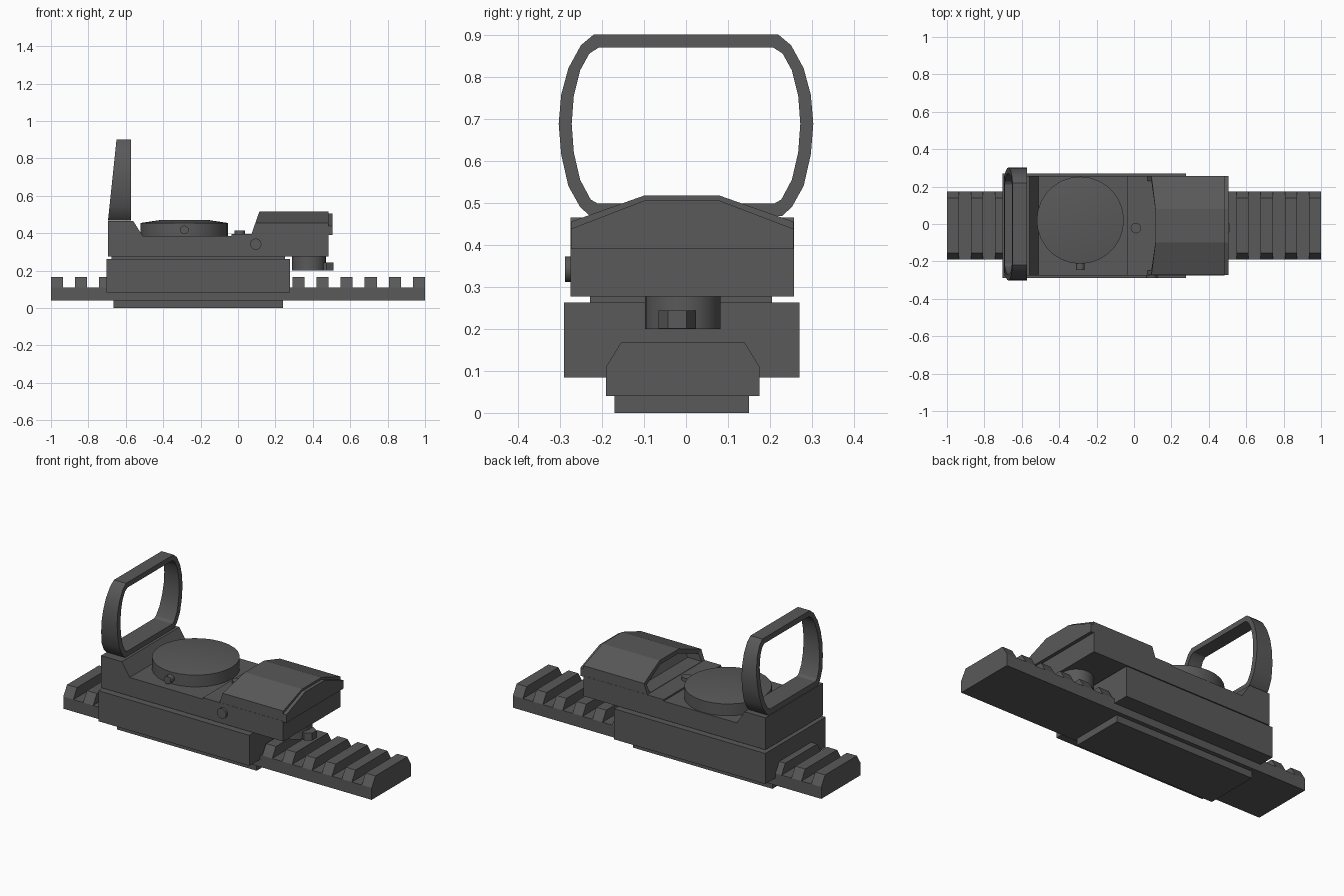
import bpy, bmesh, math
from mathutils import Matrix, Vector

cube = bpy.data.objects.get("Cube")
if cube:
    bpy.data.objects.remove(cube, do_unlink=True)

mat = bpy.data.materials.new("dark grey metal")
mat.use_nodes = True
GREY = (0.1, 0.1, 0.1, 1)
mat.diffuse_color = GREY
mat.node_tree.nodes["Principled BSDF"].inputs["Base Color"].default_value = GREY


def finish(name, bm, smooth=False):
    bmesh.ops.recalc_face_normals(bm, faces=bm.faces)
    mesh = bpy.data.meshes.new(name)
    bm.to_mesh(mesh)
    bm.free()
    mesh.materials.append(mat)
    obj = bpy.data.objects.new(name, mesh)
    bpy.context.scene.collection.objects.link(obj)
    if smooth:
        bpy.ops.object.select_all(action='DESELECT')
        obj.select_set(True)
        bpy.context.view_layer.objects.active = obj
        bpy.ops.object.shade_smooth_by_angle(angle=math.radians(30))
    return obj


def prism_mesh(pts, axis, lo, hi):
    """Extrude a 2D profile along x (pts are y, z) or y (pts are x, z)."""
    bm = bmesh.new()
    place = (lambda p, d: (d, *p)) if axis == 'x' else (lambda p, d: (p[0], d, p[1]))
    ends = [[bm.verts.new(place(p, d)) for p in pts] for d in (lo, hi)]
    caps = [bm.faces.new(e) for e in ends]
    n = len(pts)
    for i in range(n):
        j = (i + 1) % n
        bm.faces.new((ends[0][i], ends[0][j], ends[1][j], ends[1][i]))
    bmesh.ops.recalc_face_normals(bm, faces=bm.faces)
    return bm, caps


def prism(name, pts, axis, lo, hi):
    return finish(name, prism_mesh(pts, axis, lo, hi)[0])


def box(name, x, y, z):
    return prism(name, [(x[0], z[0]), (x[1], z[0]), (x[1], z[1]), (x[0], z[1])], 'y', *y)


def cylinder(name, centre, radius, depth, axis='z', sides=24):
    bm = bmesh.new()
    rot = Matrix.Rotation(math.pi / 2, 4, 'X') if axis == 'y' else Matrix()
    bmesh.ops.create_cone(bm, cap_ends=True, segments=sides, radius1=radius, radius2=radius,
                          depth=depth, matrix=Matrix.Translation(centre) @ rot)
    return finish(name, bm, True)


# Toothed rail and the plate beneath it
box("rail_base", (-1, 1), (-0.19, 0.175), (0.04, 0.11))
pitch = 2 / 31
tooth = [(-0.19, 0.11), (0.175, 0.11), (0.14, 0.167), (-0.155, 0.167)]
for i in range(16):
    x = -1 + 2 * i * pitch
    prism(f"rail_tooth_{i + 1}", tooth, 'x', x, x + pitch)
box("bottom_plate", (-0.665, 0.24), (-0.17, 0.15), (0, 0.04))

# Clamp and neck
box("clamp", (-0.703, 0.277), (-0.29, 0.27), (0.084, 0.263))
box("neck", (-0.675, 0.25), (-0.228, 0.205), (0.26, 0.28))

# Sight body with a raised rear block
body = [(-0.695, 0.277), (0.485, 0.277), (0.485, 0.395), (-0.035, 0.395),
        (-0.035, 0.386), (-0.51, 0.386), (-0.56, 0.465), (-0.695, 0.465)]
prism("body", body, 'y', -0.275, 0.257)


# Hood with a slanted, recessed window end
def hood_section(top, side):
    return [(-0.274, 0.39), (0.256, 0.39), (0.256, side), (0.08, top), (-0.1, top), (-0.274, side)]


bm, caps = prism_mesh(hood_section(0.517, 0.455), 'x', 0.07, 0.485)
for v in caps[0].verts:
    v.co.x += (v.co.z - 0.39) * 0.35
bmesh.ops.inset_individual(bm, faces=[caps[0]], thickness=0.025, use_even_offset=True)
for v in caps[0].verts:
    if v.co.z < 0.43:
        v.co.z = 0.397
        v.co.x = 0.0725
res = bmesh.ops.extrude_discrete_faces(bm, faces=[caps[0]])
for v in res["faces"][0].verts:
    v.co += Vector((0.09, 0, 0))
finish("hood", bm)
prism("hood_end_cap", hood_section(0.505, 0.438), 'x', 0.484, 0.505)

# Adjustment dial with a shallow domed top
bm = bmesh.new()
rings = []
for radius, z in ((0.233, 0.38), (0.233, 0.455), (0.12, 0.472)):
    rings.append([bm.verts.new((-0.287 + radius * math.cos(a), 0.02 + radius * math.sin(a), z))
                  for a in (2 * math.pi * k / 28 for k in range(28))])
for low, high in zip(rings, rings[1:]):
    for k in range(28):
        j = (k + 1) % 28
        bm.faces.new((low[k], low[j], high[j], high[k]))
bm.faces.new(rings[0])
bm.faces.new(rings[-1])
finish("dial", bm, True)

# Small screws
cylinder("dial_screw", (-0.287, -0.22, 0.418), 0.023, 0.05, 'y', 16)
cylinder("side_screw", (0.095, -0.275, 0.342), 0.03, 0.027, 'y', 16)
cylinder("top_screw", (0.01, -0.022, 0.402), 0.028, 0.024, 'z', 16)

# Locking knob below the overhang
cylinder("knob", (0.38, -0.008, 0.239), 0.09, 0.078)
cylinder("knob_nut", (0.472, -0.021, 0.222), 0.044, 0.043, 'z', 6)

# Lens frame loop, thicker at the foot
outer = [(0.22, 0.9), (0.25, 0.875), (0.28, 0.82), (0.297, 0.757), (0.303, 0.688),
         (0.297, 0.615), (0.28, 0.54), (0.252, 0.49), (0.228, 0.468)]
inner = [(0.207, 0.87), (0.23, 0.855), (0.252, 0.815), (0.267, 0.755), (0.272, 0.688),
         (0.267, 0.62), (0.252, 0.555), (0.227, 0.508), (0.21, 0.498)]
bm = bmesh.new()
loops = []
for half in (outer, inner):
    ring = half + [(-y, z) for y, z in reversed(half)]
    back = [bm.verts.new((-0.695 + (z - 0.468) * 0.105, y, z)) for y, z in ring]
    front = [bm.verts.new((-0.572, y, z)) for y, z in ring]
    loops.append((back, front))
(ob, of), (ib, inf) = loops
for a, b in ((ob, of), (of, inf), (inf, ib), (ib, ob)):
    for k in range(len(a)):
        j = (k + 1) % len(a)
        bm.faces.new((a[k], a[j], b[j], b[k]))
finish("lens_frame", bm, True)
